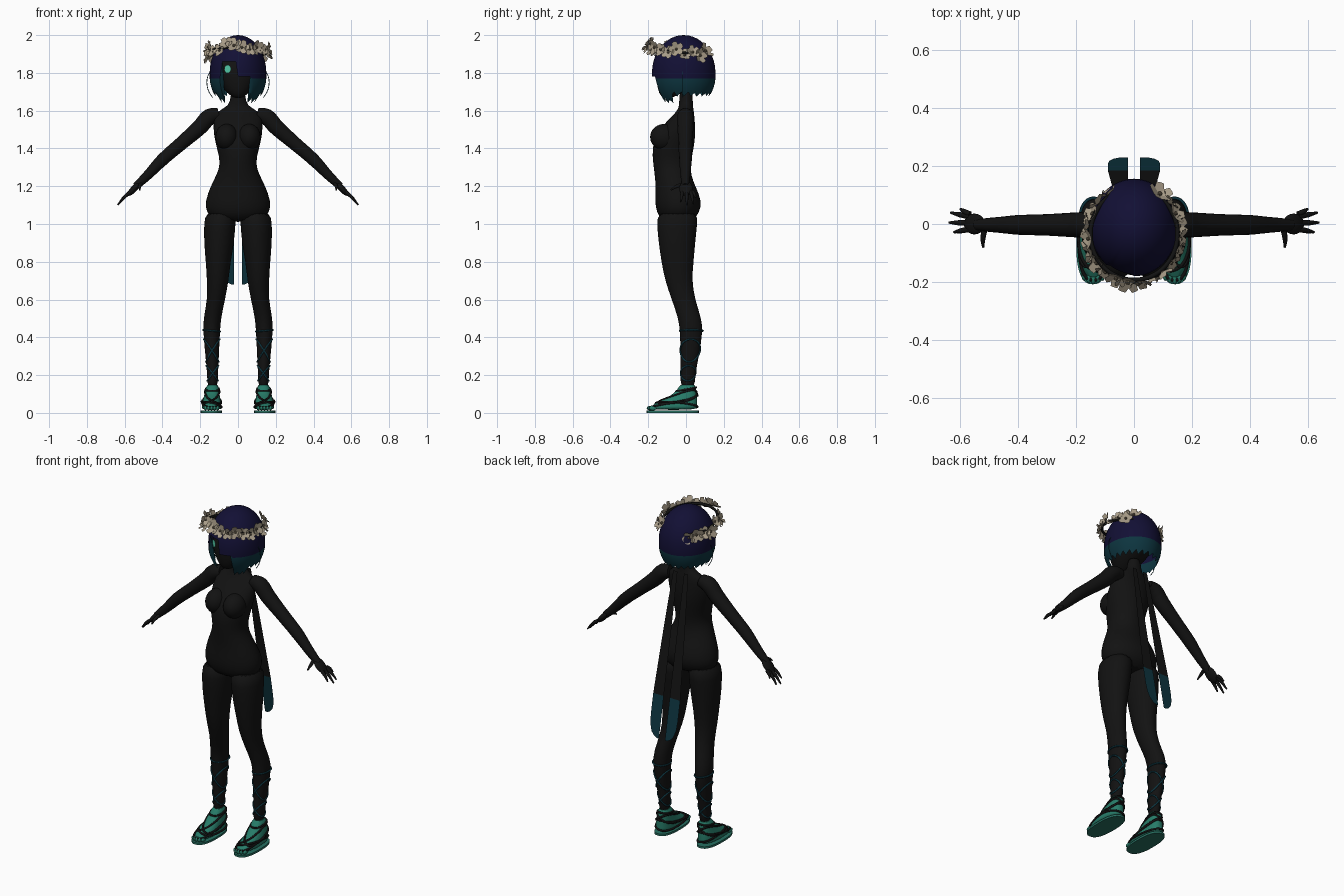
import bpy, bmesh, math, random
from mathutils import Vector, Matrix

default_cube = bpy.data.objects.get("Cube")
if default_cube:
    bpy.data.objects.remove(default_cube)
random.seed(4)


def material(name, red, green, blue):
    mat = bpy.data.materials.new(name)
    mat.use_nodes = True
    colour = (red, green, blue, 1)
    mat.diffuse_color = colour
    mat.node_tree.nodes["Principled BSDF"].inputs["Base Color"].default_value = colour
    return mat


black = material("charcoal black", .006, .006, .006)
navy = material("navy blue", .006, .005, .035)
teal = material("dark teal", .004, .035, .05)
green = material("sea green", .02, .2, .14)
sole_green = material("sole green", .02, .16, .12)
mint = material("mint", .09, .6, .4)
petal_cream = material("petal cream", .4, .34, .25)
pollen = material("pollen brown", .15, .12, .08)


def finish(name, bm, mats, subdivide=0, angle=50):
    """Turn a bmesh into a smooth-shaded object."""
    bmesh.ops.recalc_face_normals(bm, faces=bm.faces)
    mesh = bpy.data.meshes.new(name)
    bm.to_mesh(mesh)
    bm.free()
    obj = bpy.data.objects.new(name, mesh)
    bpy.context.collection.objects.link(obj)
    for mat in mats:
        mesh.materials.append(mat)
    select(obj)
    bpy.ops.object.shade_smooth_by_angle(angle=math.radians(angle))
    if subdivide:
        obj.modifiers.new("smooth", "SUBSURF").levels = subdivide
        obj.modifiers["smooth"].render_levels = subdivide
    return obj


def select(obj):
    bpy.ops.object.select_all(action="DESELECT")
    obj.select_set(True)
    bpy.context.view_layer.objects.active = obj


def ring_point(ring, angle, power=2.0, grow=0.0):
    """Point on a superellipse ring given as (z, cx, cy, rx, ry)."""
    z, cx, cy, rx, ry = ring
    c, s = math.cos(angle), math.sin(angle)
    bend = lambda v: math.copysign(abs(v) ** (2 / power), v)
    return Vector((cx + (rx + grow) * bend(c), cy + (ry + grow) * bend(s), z))


def loft(name, rings, mat, side=1, power=2.0, sides=20, subdivide=1):
    bm = bmesh.new()
    flip = Vector((side, 1, 1))
    rows = [[bm.verts.new(ring_point(r, math.tau * i / sides, power) * flip)
             for i in range(sides)] for r in rings]
    for low, high in zip(rows, rows[1:]):
        for i in range(sides):
            j = (i + 1) % sides
            bm.faces.new((low[i], low[j], high[j], high[i]))
    bm.faces.new(rows[0])
    bm.faces.new(rows[-1])
    return finish(name, bm, [mat], subdivide)


def tube(name, points, radii, mat, closed=False, detail=3):
    curve = bpy.data.curves.new(name, "CURVE")
    curve.dimensions = "3D"
    curve.bevel_depth, curve.bevel_resolution = 1, detail
    curve.resolution_u = 4
    curve.use_fill_caps = True
    spline = curve.splines.new("BEZIER")
    spline.bezier_points.add(len(points) - 1)
    spline.use_cyclic_u = closed
    for knot, co, radius in zip(spline.bezier_points, points, radii):
        knot.co, knot.radius = co, radius
        knot.handle_left_type = knot.handle_right_type = "AUTO"
    obj = bpy.data.objects.new(name, curve)
    bpy.context.collection.objects.link(obj)
    curve.materials.append(mat)
    select(obj)
    bpy.ops.object.convert(target="MESH")


def ellipsoid(name, centre, scale, mat, turn=0):
    bm = bmesh.new()
    place = Matrix.Translation(centre) @ Matrix.Rotation(turn, 4, "Y") @ Matrix.Diagonal((*scale, 1))
    bmesh.ops.create_uvsphere(bm, u_segments=20, v_segments=12, radius=1, matrix=place)
    finish(name, bm, [mat])


def lace(name, rings, side, z, tilt_x, tilt_y, width, mat, power):
    """Tilted cord that hugs a lofted limb."""
    points = []
    for i in range(20):
        a = math.tau * i / 20
        h = z + tilt_x * math.cos(a) + tilt_y * math.sin(a)
        for low, high in zip(rings, rings[1:]):
            if low[0] <= h <= high[0]:
                t = (h - low[0]) / (high[0] - low[0])
                ring = [p + (q - p) * t for p, q in zip(low, high)]
                points.append(ring_point(ring, a, power) * Vector((side, 1, 1)))
    tube(name, points, [width] * len(points), mat, True, 1)


# Torso with neck, then head
torso = [(1.01, -.045, .12, .08), (1.06, -.042, .172, .115), (1.12, -.04, .177, .127),
         (1.2, -.055, .147, .106), (1.26, -.07, .115, .097), (1.32, -.075, .092, .1),
         (1.4, -.07, .113, .112), (1.47, -.055, .13, .107), (1.54, -.03, .133, .078),
         (1.59, -.005, .12, .048), (1.62, 0, .065, .038), (1.64, 0, .041, .036), (1.72, 0, .038, .036)]
loft("torso", [(z, 0, y, rx, ry) for z, y, rx, ry in torso], black)
head = [(1.665, -.1, .02, .02), (1.69, -.085, .055, .06), (1.74, -.05, .1, .105),
        (1.8, -.03, .122, .132), (1.86, -.02, .12, .132), (1.92, -.015, .09, .1), (1.96, -.015, .04, .05)]
loft("head", [(z, 0, y, rx, ry) for z, y, rx, ry in head], black)

# Visible eye, laid on the curve of the face
bm = bmesh.new()
outline = []
for i in range(16):
    a = math.tau * i / 16
    x = -.055 + .018 * math.cos(a)
    y = -.03 - .137 * math.sqrt(1 - (x / .122) ** 2)
    outline.append(bm.verts.new((x, y, 1.82 + .022 * math.sin(a))))
bm.faces.new(outline)
finish("right_eye", bm, [mint])


# Bobbed hair: a dome whose hem height follows the direction
def hem(a, step):
    jag = .012 * (step % 3)
    if -36 < a < -4:
        return 1.86
    if abs(a) < 30:
        return 1.78
    if abs(a) < 62:
        return 1.64 + jag
    return 1.675 + jag


def hair_point(a, z):
    if z > 1.8:
        scale = math.sqrt(max(0, 1 - ((z - 1.8) / .2) ** 2))
    else:
        scale = 1 - .3 * (max(0, 1.78 - z) / .13) ** 2
    return (.15 * scale * math.sin(a), -.012 - .168 * scale * math.cos(a), z)


bm = bmesh.new()
columns = []
for step in range(72):
    a = step * 5 - 180
    low = hem(a, step)
    split = max(low, 1.77)
    heights = [2 - (2 - split) * (k / 12) ** 1.8 for k in range(13)]
    heights += [split + (low - split) * k / 4 for k in range(1, 5)]
    columns.append([bm.verts.new(hair_point(math.radians(a), z)) for z in heights])
for i, left in enumerate(columns):
    right = columns[(i + 1) % len(columns)]
    for k in range(16):
        face = bm.faces.new((left[k], left[k + 1], right[k + 1], right[k]))
        face.material_index = int(k >= 12)
bmesh.ops.remove_doubles(bm, verts=bm.verts, dist=.0001)
finish("hair", bm, [navy, teal])

# Flower crown: vine and five-petalled blossoms, open at the back
def crown_point(a):
    return Vector((.15 * math.sin(a), -.035 - .158 * math.cos(a), 1.91 + .025 * math.cos(a)))


vine = [crown_point(math.tau * i / 24) for i in range(24)]
tube("crown_vine", vine, [.008] * 24, black, True, 1)
bm = bmesh.new()
for i in range(20):
    a = math.radians(-146 + 292 * i / 19)
    out = Vector((math.sin(a), -math.cos(a), random.uniform(-.1, .8)))
    place = Matrix.Translation(crown_point(a) + Vector((0, 0, random.uniform(-.022, .022))))
    place = place @ out.to_track_quat("Z", "Y").to_matrix().to_4x4()
    place = place @ Matrix.Rotation(random.random() * 2, 4, "Z") @ Matrix.Scale(random.uniform(.85, 1.15), 4)
    for p in range(5):
        turn = place @ Matrix.Rotation(math.tau * p / 5, 4, "Z")
        shape = [(0, 0, .006), (.022, -.016, .014), (.036, -.013, .024),
                 (.04, 0, .022), (.036, .013, .024), (.022, .016, .014)]
        bm.faces.new([bm.verts.new(turn @ Vector(co)) for co in shape])
    made = bmesh.ops.create_icosphere(bm, subdivisions=1, radius=.008,
                                      matrix=place @ Matrix.Translation((0, 0, .011)))
    for vert in made["verts"]:
        for face in vert.link_faces:
            face.material_index = 1
finish("crown_flowers", bm, [petal_cream, pollen], angle=20)

# Limb sections, written for the left side
leg = [(.13, .135, .009, .029, .04), (.2, .134, .01, .028, .038), (.3, .137, .02, .036, .049),
       (.43, .14, .029, .045, .061), (.5, .137, .021, .047, .062), (.6, .115, -.014, .047, .062),
       (.7, .107, -.04, .058, .072), (.8, .105, -.045, .066, .086), (.9, .1, -.048, .081, .098),
       (1, .097, -.048, .084, .108), (1.07, .09, -.042, .084, .11)]
foot = [(.015, .14, -.066, .053, .128), (.035, .14, -.066, .053, .126), (.06, .14, -.042, .049, .102),
        (.09, .138, -.012, .042, .07), (.12, .136, .005, .036, .05), (.155, .135, .009, .031, .043)]
sole = [(0, .142, -.07, .057, .138), (.012, .142, -.07, .057, .138)]
arm = [(.1, 1.58, .036), (.15, 1.567, .045), (.2, 1.515, .043), (.3, 1.427, .037),
       (.4, 1.34, .034), (.48, 1.257, .026), (.54, 1.2, .02)]
finger_tips = {"little": (.598, .052, 1.14), "ring": (.631, .039, 1.107), "middle": (.637, .005, 1.1),
               "index": (.62, -.028, 1.117), "thumb": (.52, -.08, 1.18)}
tail = [(1.62, .022, .05), (1.3, .02, .07), (.92, .02, .09), (.8, .02, .09), (.75, .02, .086),
        (.71, .02, .073), (.69, .02, .055), (.68, .022, .035)]

for side, label in ((1, "left"), (-1, "right")):
    # Legs, feet and sandals
    loft(label + "_leg", leg, black, side)
    loft(label + "_foot", foot, green, side, 2.4)
    loft(label + "_sole", sole, sole_green, side, 2.5, 32, 0)
    for i in range(5):
        ellipsoid(f"{label}_toe_{i}", (side * (.108 + .016 * i), -.176 - .012 * math.sin(i * .8), .025),
                  (.009, .02, .012), green)
    for z, tx, ty in ((.435, .004, 0), (.33, .06, 0), (.33, -.06, 0), (.21, .04, 0), (.21, -.04, 0)):
        lace(label + "_calf_lace", leg, side, z, tx, ty, .005, teal, 2)
    for z, tx, ty in ((.125, 0, .01), (.085, .03, .02), (.085, -.03, .02), (.06, 0, .03), (.043, .012, -.01)):
        lace(label + "_sandal_strap", foot, side, z, tx, ty, .006, black, 2.4)
    # Bust, arms and hands
    ellipsoid(label + "_bust", (side * .06, -.115, 1.46), (.06, .075, .07), black)
    tube(label + "_arm", [(side * x, -.003, z) for x, z, r in arm], [r for x, z, r in arm], black, detail=5)
    ellipsoid(label + "_palm", (side * .55, 0, 1.187), (.05, .036, .017), black, side * math.radians(47))
    for finger, (x, y, z) in finger_tips.items():
        base = (.515, -.02, 1.21) if finger == "thumb" else (.565, y * .65, 1.172)
        middle = [(p + q) / 2 + lift for p, q, lift in zip(base, (x, y, z), (.003, 0, .004))]
        path = [(side * px, py, pz) for px, py, pz in (base, middle, (x, y, z))]
        tube(f"{label}_{finger}_finger", path, [.01, .009, .004], black)
    # Loose hair wisp beside the cheek
    wisp = [(.14, 1.82), (.163, 1.77), (.158, 1.71), (.135, 1.67)]
    tube(label + "_wisp", [(side * x, -.02, z) for x, z in wisp], [.002] * 4, teal, detail=0)
    # Flat ribbon tail hanging from the nape
    bm = bmesh.new()
    rows = []
    for z, inner, outer in tail:
        y = .05 + .18 * (1.62 - z) / .94
        rows.append([bm.verts.new((side * x, y, z)) for x in (inner, outer)])
    for k, (top, bottom) in enumerate(zip(rows, rows[1:])):
        bm.faces.new((*top, *reversed(bottom))).material_index = int(k >= 2)
    finish(label + "_ribbon_tail", bm, [black, teal])
